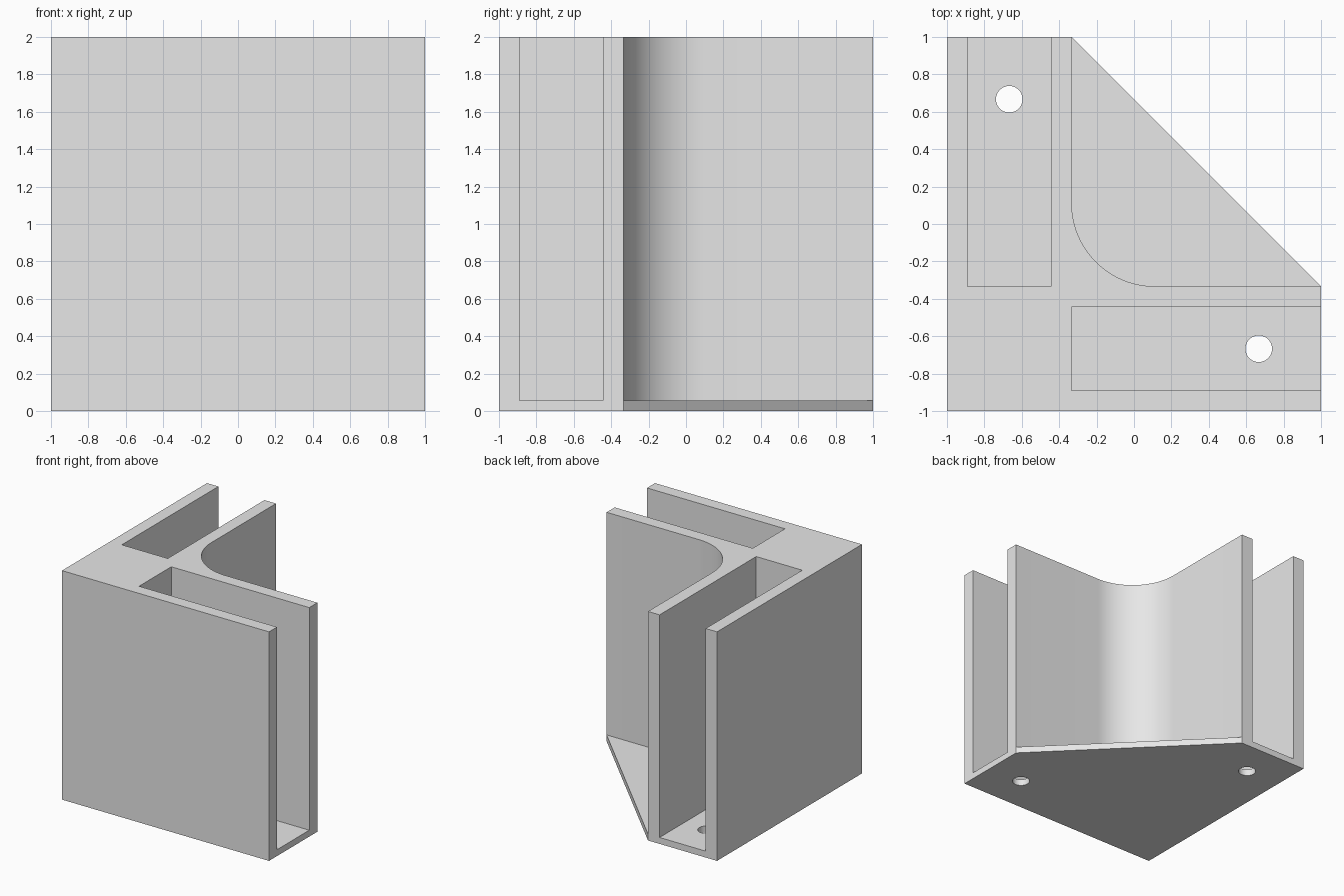
import bpy
import bmesh
from math import cos, sin, pi

cube = bpy.data.objects.get("Cube")
if cube:
    bpy.data.objects.remove(cube, do_unlink=True)

EDGE = 1.0      # half of the outer width
OUTER = -0.89   # outer side of each post slot
SLOT = -0.445   # inner side of each post slot
INNER = -0.333  # inside wall face and closed slot end
FLOOR = 0.056   # thickness of the base plate
HEIGHT = 2.0
HOLE = 0.667    # screw hole position
RADIUS = 0.444  # inside corner fillet

grey = bpy.data.materials.new("light grey")
grey.use_nodes = True
colour = (0.8, 0.8, 0.8, 1)
grey.diffuse_color = colour
grey.node_tree.nodes["Principled BSDF"].inputs["Base Color"].default_value = colour


def prism(name, outline, bottom, top):
    """Extrude a flat outline between two heights."""
    bm = bmesh.new()
    face = bm.faces.new([bm.verts.new((x, y, bottom)) for x, y in outline])
    made = bmesh.ops.extrude_face_region(bm, geom=[face])["geom"]
    verts = [v for v in made if isinstance(v, bmesh.types.BMVert)]
    bmesh.ops.translate(bm, verts=verts, vec=(0, 0, top - bottom))
    bmesh.ops.recalc_face_normals(bm, faces=bm.faces)
    mesh = bpy.data.meshes.new(name)
    bm.to_mesh(mesh)
    bm.free()
    mesh.materials.append(grey)
    obj = bpy.data.objects.new(name, mesh)
    bpy.context.collection.objects.link(obj)
    return obj


def arc(cx, cy, radius, start, end, steps):
    angles = [start + (end - start) * i / steps for i in range(steps + 1)]
    return [(cx + radius * cos(a), cy + radius * sin(a)) for a in angles]


def combine(target, tool, operation):
    """Apply a boolean and discard the tool."""
    mod = target.modifiers.new(operation, 'BOOLEAN')
    mod.operation = operation
    mod.solver = 'EXACT'
    mod.object = tool
    bpy.context.view_layer.objects.active = target
    bpy.ops.object.modifier_apply(modifier=mod.name)
    bpy.data.objects.remove(tool, do_unlink=True)


# Walls: one arm's outline, mirrored across the diagonal, joined by the fillet
arm = [(EDGE, -EDGE), (EDGE, OUTER), (INNER, OUTER),
       (INNER, SLOT), (EDGE, SLOT), (EDGE, INNER)]
centre = INNER + RADIUS
fillet = arc(centre, centre, RADIUS, 1.5 * pi, pi, 24)
other_arm = [(y, x) for x, y in reversed(arm)]
walls = prism("slotted_walls", [(-EDGE, -EDGE)] + arm + fillet + other_arm, FLOOR, HEIGHT)

# Base plate with a cut-off corner
plate = prism("base_plate", [(-EDGE, -EDGE), (EDGE, -EDGE), (EDGE, INNER),
                             (INNER, EDGE), (-EDGE, EDGE)], 0, FLOOR)

# Join into a single bracket, then drill the screw holes
bracket = walls
combine(bracket, plate, 'UNION')
bracket.name = "corner_bracket"
for side in (-1, 1):
    ring = arc(side * HOLE, -side * HOLE, 0.071, 0, 2 * pi, 40)[:-1]
    combine(bracket, prism("hole_cutter", ring, -0.1, FLOOR + 0.1), 'DIFFERENCE')

# Smooth the round surfaces, keep corners crisp
bpy.ops.object.select_all(action='DESELECT')
bracket.select_set(True)
bpy.context.view_layer.objects.active = bracket
bpy.ops.object.shade_smooth_by_angle()
